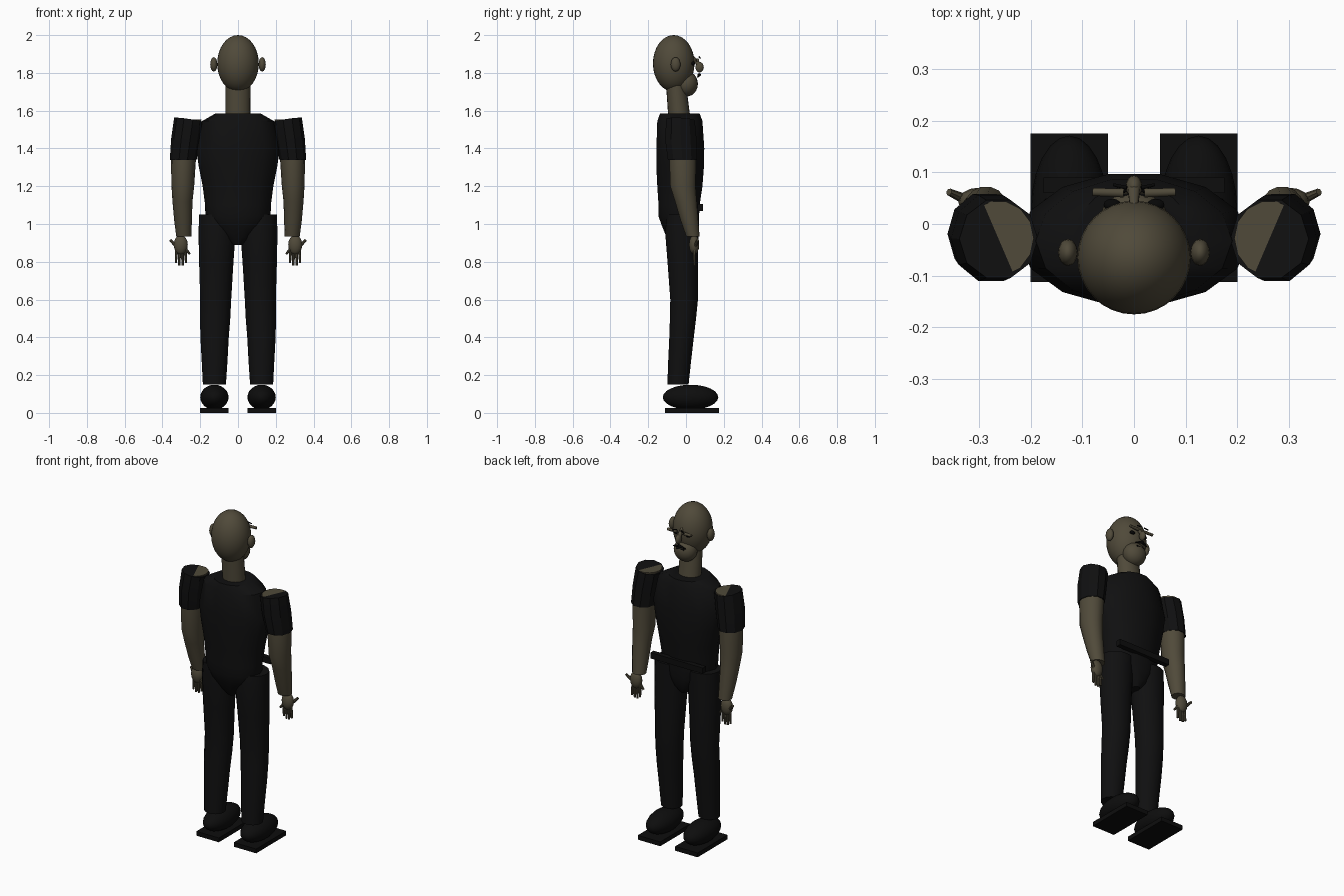
import bpy, bmesh, math
from mathutils import Vector

cube = bpy.data.objects.get("Cube")
if cube:
    bpy.data.objects.remove(cube, do_unlink=True)


def material(name, colour):
    m = bpy.data.materials.new(name)
    m.use_nodes = True
    m.diffuse_color = (*colour, 1)
    bsdf = next(n for n in m.node_tree.nodes if n.type == 'BSDF_PRINCIPLED')
    bsdf.inputs["Base Color"].default_value = (*colour, 1)
    return m


skin = material("skin", (0.08, 0.068, 0.042))
cloth = material("dark cloth", (0.005, 0.005, 0.0052))
leather = material("black leather", (0.004, 0.004, 0.004))
hair = material("black hair", (0.002, 0.002, 0.002))


def finish(name, bm, mat, angle=40):
    bmesh.ops.recalc_face_normals(bm, faces=bm.faces)
    mesh = bpy.data.meshes.new(name)
    bm.to_mesh(mesh)
    bm.free()
    mesh.materials.append(mat)
    ob = bpy.data.objects.new(name, mesh)
    bpy.context.collection.objects.link(ob)
    bpy.ops.object.select_all(action='DESELECT')
    ob.select_set(True)
    bpy.context.view_layer.objects.active = ob
    bpy.ops.object.shade_smooth_by_angle(angle=math.radians(angle))
    return ob


def loft(name, rings, mat, sides=12, tilt=(0, 0), angle=40):
    """Rings of (z, x centre, x radius, back y, front y); tilt slopes the top ring."""
    bm = bmesh.new()
    loops = []
    for i, (z, cx, rx, back, front) in enumerate(rings):
        cy, ry = (back + front) / 2, (front - back) / 2
        loop = []
        for k in range(sides):
            a = math.tau * k / sides
            dx, dy = rx * math.cos(a), ry * math.sin(a)
            rise = dx * tilt[0] + dy * tilt[1] if i == 0 else 0
            loop.append(bm.verts.new((cx + dx, cy + dy, z + rise)))
        loops.append(loop)
    for a, b in zip(loops, loops[1:]):
        for k in range(sides):
            n = (k + 1) % sides
            bm.faces.new((a[k], a[n], b[n], b[k]))
    bm.faces.new(loops[0])
    bm.faces.new(loops[-1])
    return finish(name, bm, mat, angle)


def ball(name, centre, radii, mat, seg=24):
    bm = bmesh.new()
    bmesh.ops.create_uvsphere(bm, u_segments=seg, v_segments=seg // 2, radius=1)
    bmesh.ops.scale(bm, vec=radii, verts=bm.verts)
    bmesh.ops.translate(bm, vec=centre, verts=bm.verts)
    return finish(name, bm, mat, 60)


def box(name, low, high, mat):
    low, high = Vector(low), Vector(high)
    bm = bmesh.new()
    bmesh.ops.create_cube(bm, size=1)
    bmesh.ops.scale(bm, vec=high - low, verts=bm.verts)
    bmesh.ops.translate(bm, vec=(low + high) / 2, verts=bm.verts)
    return finish(name, bm, mat)


def rod(name, start, end, r1, r2, mat, seg=10):
    start, end = Vector(start), Vector(end)
    d = end - start
    bm = bmesh.new()
    bmesh.ops.create_cone(bm, cap_ends=True, segments=seg, radius1=r1, radius2=r2, depth=d.length)
    bmesh.ops.rotate(bm, matrix=d.to_track_quat('Z', 'Y').to_matrix(), verts=bm.verts)
    bmesh.ops.translate(bm, vec=(start + end) / 2, verts=bm.verts)
    return finish(name, bm, mat)


# Torso, from shoulders to crotch
loft("torso", [
    (1.585, 0, 0.12, -0.14, 0.075), (1.545, 0, 0.19, -0.155, 0.09),
    (1.4, 0, 0.222, -0.16, 0.1), (1.3, 0, 0.207, -0.16, 0.098),
    (1.2, 0, 0.187, -0.155, 0.09), (1.1, 0, 0.174, -0.148, 0.075),
    (1.04, 0, 0.172, -0.148, 0.072), (0.99, 0, 0.15, -0.13, 0.07),
    (0.93, 0, 0.09, -0.105, 0.06), (0.89, 0, 0.03, -0.08, 0.04)], cloth, 14)
box("belt_front", (-0.175, 0.06, 1.07), (0.175, 0.09, 1.105), leather)

# Neck and head
loft("neck", [(1.74, 0, 0.066, -0.106, 0.0), (1.57, 0, 0.066, -0.094, 0.022)], skin, 20)
ball("head", (0, -0.065, 1.85), (0.11, 0.11, 0.15), skin, 32)
ball("jaw", (0, 0.003, 1.742), (0.068, 0.06, 0.067), skin)
ball("nose_tip", (0, 0.072, 1.83), (0.016, 0.022, 0.028), skin, 16)
rod("nose_bridge", (0, 0.035, 1.885), (0, 0.075, 1.835), 0.008, 0.014, skin)
rod("mouth", (-0.025, 0.054, 1.765), (0.025, 0.054, 1.765), 0.005, 0.005, hair)

for side, s in (("left", 1), ("right", -1)):
    # Face details
    ball(side + "_ear", (s * 0.128, -0.055, 1.845), (0.019, 0.026, 0.038), skin, 16)
    rod(side + "_brow_ridge", (s * 0.02, 0.06, 1.868), (s * 0.08, 0.062, 1.868), 0.009, 0.008, skin)
    rod(side + "_eyebrow", (s * 0.014, 0.07, 1.885), (s * 0.04, 0.076, 1.878), 0.004, 0.003, hair)
    ball(side + "_eye", (s * 0.042, 0.037, 1.85), (0.017, 0.012, 0.01), hair, 12)
    rod(side + "_moustache", (0, 0.07, 1.79), (s * 0.042, 0.062, 1.778), 0.009, 0.003, hair)

    # Arm and open-topped sleeve
    loft(side + "_arm", [
        (1.552, s * 0.262, 0.068, -0.1, 0.045), (1.34, s * 0.289, 0.066, -0.09, 0.055),
        (1.2, s * 0.292, 0.06, -0.085, 0.052), (1.12, s * 0.294, 0.053, -0.06, 0.058),
        (1.02, s * 0.291, 0.047, -0.03, 0.066), (0.935, s * 0.287, 0.04, 0.0, 0.073)], skin, 14)
    loft(side + "_sleeve", [
        (1.552, s * 0.262, 0.076, -0.108, 0.05), (1.45, s * 0.277, 0.077, -0.115, 0.06),
        (1.34, s * 0.29, 0.071, -0.1, 0.062)], cloth, 10, (s * 0.14, -0.06), 30)

    # Hand with four fingers and a thumb
    ball(side + "_palm", (s * 0.303, 0.043, 0.89), (0.037, 0.027, 0.052), skin, 16)
    for i in range(4):
        t = i - 1.5
        tip = 0.775 + 0.006 * abs(t) * 2
        rod(f"{side}_finger_{i + 1}", (s * (0.302 + t * 0.015), 0.043, 0.87),
            (s * (0.302 + t * 0.018), 0.045, tip), 0.009, 0.006, skin, 8)
    rod(side + "_thumb", (s * 0.32, 0.045, 0.875), (s * 0.358, 0.062, 0.915), 0.011, 0.007, skin, 8)
    rod(side + "_side_finger", (s * 0.28, 0.04, 0.87), (s * 0.255, 0.04, 0.84), 0.009, 0.006, skin, 8)

    # Trouser leg
    loft(side + "_trouser_leg", [
        (1.05, s * 0.107, 0.099, -0.105, 0.068), (0.95, s * 0.111, 0.098, -0.112, 0.068),
        (0.8, s * 0.115, 0.091, -0.1, 0.065), (0.6, s * 0.118, 0.082, -0.085, 0.065),
        (0.5, s * 0.121, 0.08, -0.087, 0.055), (0.4, s * 0.124, 0.075, -0.09, 0.043),
        (0.27, s * 0.124, 0.068, -0.096, 0.028), (0.15, s * 0.125, 0.061, -0.1, 0.015)], cloth, 14)

    # Shoe
    ball(side + "_shoe", (s * 0.125, 0.024, 0.083), (0.075, 0.147, 0.066), leather)
    box(side + "_sole", (s * 0.125 - 0.075, -0.112, 0), (s * 0.125 + 0.075, 0.175, 0.026), leather)
